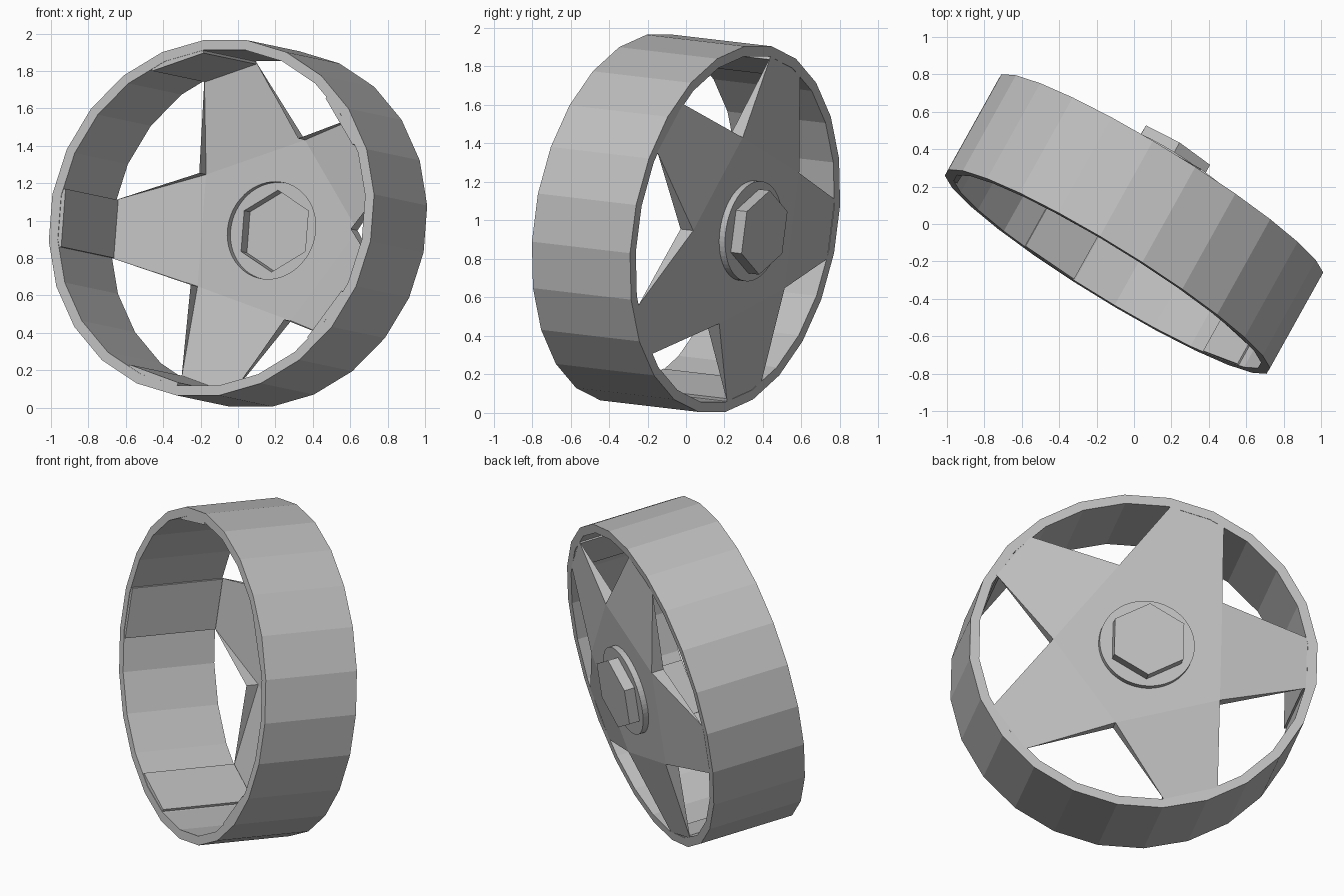
import bpy, bmesh
from math import sin, cos, radians
from mathutils import Matrix, Vector

cube = bpy.data.objects.get("Cube")
if cube:
    bpy.data.objects.remove(cube, do_unlink=True)

metal = bpy.data.materials.new("grey_metal")
metal.use_nodes = True
GREY = (0.52, 0.52, 0.52, 1)
metal.diffuse_color = GREY
metal.node_tree.nodes["Principled BSDF"].inputs["Base Color"].default_value = GREY

# Wheel frame: sideways, upward and axle directions, origin on the outer face
SIDE, UP, AXLE = (0.86, -0.53, 0), (0.073, 0.12, 0.95), (0.284, 0.51, -0.06)
ORIGIN = (0.142, 0.255, 0.955)
FRAME = Matrix((SIDE, UP, AXLE)).transposed().to_4x4()
FRAME.translation = ORIGIN


def polar(radius, degrees, depth):
    a = radians(degrees)
    return Vector((radius * cos(a), radius * sin(a), depth))


def ring(bm, radius, count, start, depth):
    return [bm.verts.new(polar(radius, start + i * 360 / count, depth)) for i in range(count)]


def bridge(bm, a, b):
    for i in range(len(a)):
        j = (i + 1) % len(a)
        bm.faces.new((a[i], a[j], b[j], b[i]))


def fill_between(bm, outer, inner, offset=0):
    """Flat faces from a coarse loop to a finer loop."""
    n, m = len(outer), len(inner)
    step = m // n
    for k in range(n):
        arc = [inner[(offset + k * step + i) % m] for i in range(step + 1)]
        bm.faces.new([outer[(k + 1) % n], outer[k]] + arc)


def finish(bm, name, face_out=False):
    bm.transform(FRAME)
    bmesh.ops.recalc_face_normals(bm, faces=bm.faces[:])
    if face_out and sum(f.normal.dot(Vector(AXLE)) * f.calc_area() for f in bm.faces) < 0:
        bmesh.ops.reverse_faces(bm, faces=bm.faces[:])
    mesh = bpy.data.meshes.new(name)
    bm.to_mesh(mesh)
    bm.free()
    mesh.materials.append(metal)
    bpy.context.collection.objects.link(bpy.data.objects.new(name, mesh))


# Rim: a thick 24-sided band
SIDES = 24
HALF = 180 / SIDES
outer_r = 1 / cos(radians(HALF))
inner_r = 0.945 * outer_r
bm = bmesh.new()
loops = [ring(bm, r, SIDES, HALF, d)
         for r, d in ((outer_r, 0), (outer_r, -1), (inner_r, -1), (inner_r, 0))]
for i in range(4):
    bridge(bm, loops[i], loops[(i + 1) % 4])
finish(bm, "rim")

# Star: raised flat middle with five spokes sloping down to the rim, open inside
TIP, NOTCH, HALF_WIDTH, RISE = 0.94, 0.535, 0.163, 0.13
HUB, FINE = 0.274, 60
bm = bmesh.new()
notches = ring(bm, NOTCH, 5, 0, RISE)
feet = ring(bm, NOTCH, 5, 0, 0)
hub_edge = ring(bm, HUB, FINE, 0, RISE)
fill_between(bm, notches, hub_edge)
for k in range(5):
    angle = 36 + 72 * k
    across = polar(HALF_WIDTH, angle + 90, 0)
    a, b = (bm.verts.new(polar(TIP, angle, 0) + s * across) for s in (-1, 1))
    n = (k + 1) % 5
    bm.faces.new((notches[k], a, b, notches[n]))
    bm.faces.new((notches[k], feet[k], a))
    bm.faces.new((notches[n], b, feet[n]))
finish(bm, "star_spokes", True)

# Hub: round washer and six-sided cap, hollow behind
WASHER, CAP, CAP_R = 0.19, 0.30, 0.23
bm = bmesh.new()
base = ring(bm, HUB, FINE, 0, RISE)
top = ring(bm, HUB, FINE, 0, WASHER)
bridge(bm, base, top)
hex_base = ring(bm, CAP_R, 6, 90, WASHER)
fill_between(bm, hex_base, top, FINE // 4)
hex_top = ring(bm, CAP_R, 6, 90, CAP)
bridge(bm, hex_base, hex_top)
bm.faces.new(hex_top)
finish(bm, "hub_cap", True)

# Pads: flat blocks lining the rim behind each spoke tip
for k in range(5):
    angle = 36 + 72 * k
    across = polar(HALF_WIDTH, angle + 90, 0)
    bm = bmesh.new()
    ends = [[bm.verts.new(polar(r, angle, d) + s * across)
             for r, s in ((0.922, -1), (0.922, 1), (0.95, 1), (0.95, -1))]
            for d in (-0.995, -0.005)]
    bridge(bm, *ends)
    for e in ends:
        bm.faces.new(e)
    finish(bm, f"spoke_pad_{k + 1}")
